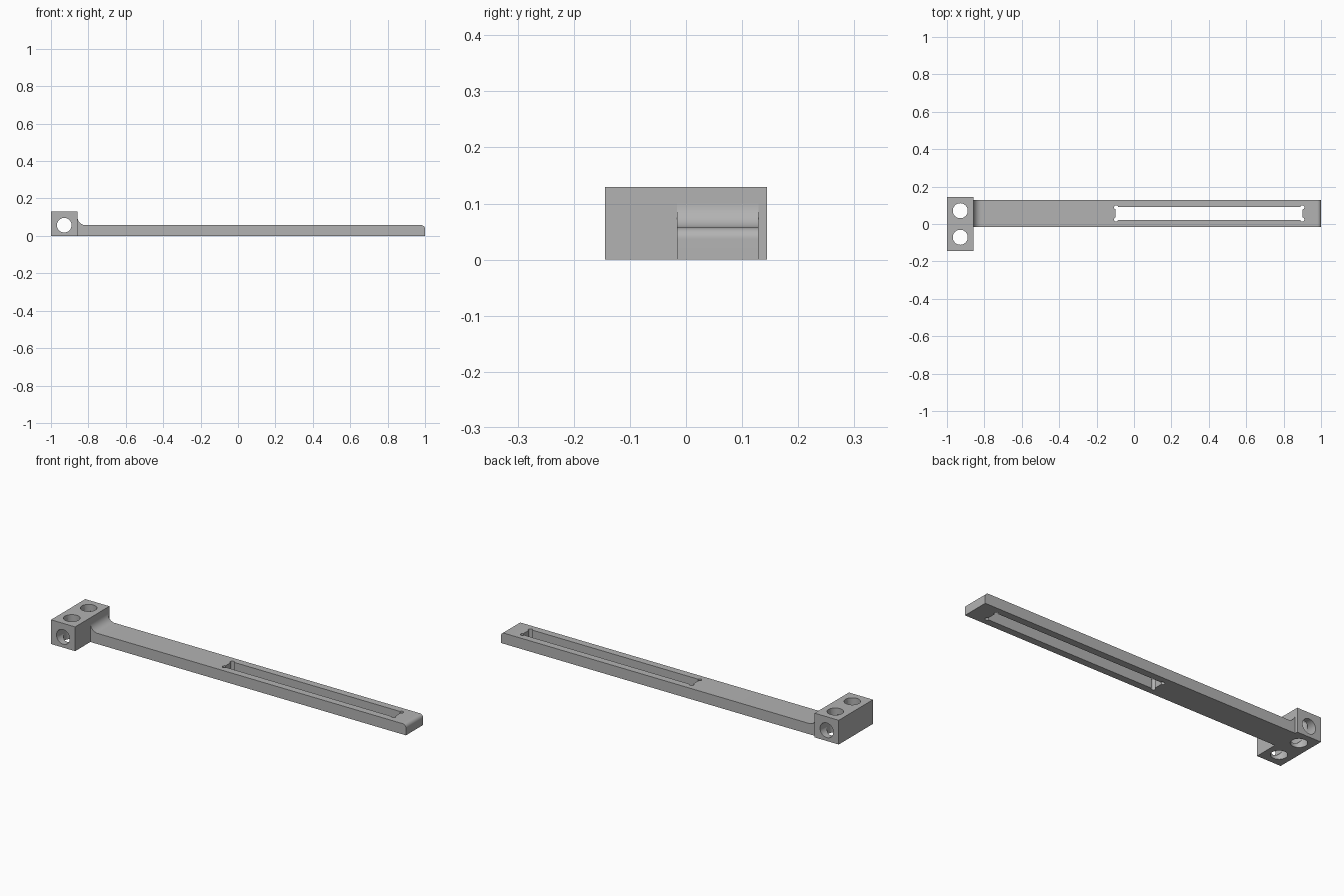
import bpy
import bmesh
from math import pi, sin, cos, radians
from mathutils import Matrix

if "Cube" in bpy.data.objects:
    bpy.data.objects.remove(bpy.data.objects["Cube"], do_unlink=True)

grey = bpy.data.materials.new("plain_grey")
grey.use_nodes = True
colour = (0.45, 0.45, 0.45, 1)
grey.diffuse_color = colour
grey.node_tree.nodes["Principled BSDF"].inputs["Base Color"].default_value = colour

# Main sizes
LEFT, INNER, RIGHT = -1.0, -0.858, 1.0
BLOCK_Y, BLOCK_Z = 0.144, 0.129
ARM_Y0, ARM_Y1, ARM_Z = -0.016, 0.129, 0.057
HOLE_X, HOLE_R = (LEFT + INNER) / 2, 0.04
SLOT_X0, SLOT_X1, SLOT_Y0, SLOT_Y1 = -0.098, 0.902, 0.022, 0.091


def finish(name, bm):
    bmesh.ops.recalc_face_normals(bm, faces=bm.faces)
    mesh = bpy.data.meshes.new(name)
    bm.to_mesh(mesh)
    bm.free()
    mesh.materials.append(grey)
    obj = bpy.data.objects.new(name, mesh)
    bpy.context.collection.objects.link(obj)
    return obj


def box(name, x0, x1, y0, y1, z0, z1):
    bm = bmesh.new()
    size = Matrix.Diagonal((x1 - x0, y1 - y0, z1 - z0, 1))
    place = Matrix.Translation(((x0 + x1) / 2, (y0 + y1) / 2, (z0 + z1) / 2))
    bmesh.ops.create_cube(bm, size=1, matrix=place @ size)
    return finish(name, bm)


def cylinder(name, centre, radius, depth, segments, turn=0):
    bm = bmesh.new()
    bmesh.ops.create_cone(bm, cap_ends=True, segments=segments, radius1=radius,
                          radius2=radius, depth=depth,
                          matrix=Matrix.Translation(centre) @ Matrix.Rotation(turn, 4, "X"))
    return finish(name, bm)


def arc(cx, cz, r, start, end, steps=12):
    angles = [start + (end - start) * i / steps for i in range(steps + 1)]
    return [(cx + r * cos(a), cz + r * sin(a)) for a in angles]


def cut(obj, cutters):
    for cutter in cutters:
        cutter.hide_render = True
        mod = obj.modifiers.new("cut", "BOOLEAN")
        mod.operation, mod.solver, mod.object = "DIFFERENCE", "EXACT", cutter
    bpy.context.view_layer.update()
    graph = bpy.context.evaluated_depsgraph_get()
    mesh = bpy.data.meshes.new_from_object(obj.evaluated_get(graph))
    obj.modifiers.clear()
    obj.data = mesh
    for cutter in cutters:
        bpy.data.objects.remove(cutter, do_unlink=True)
    bpy.ops.object.select_all(action="DESELECT")
    obj.select_set(True)
    bpy.context.view_layer.objects.active = obj
    bpy.ops.object.shade_smooth_by_angle(angle=radians(30))


# Mounting block with two upright holes and one lengthwise hole
block = box("mounting_block", LEFT, INNER, -BLOCK_Y, BLOCK_Y, 0, BLOCK_Z)
bores = [cylinder("upright_bore", (HOLE_X, y, 0.06), HOLE_R, 0.4, 48) for y in (-0.071, 0.071)]
bores.append(cylinder("cross_bore", (HOLE_X, 0, ARM_Z), HOLE_R - 0.001, 0.6, 48, pi / 2))
cut(block, bores)

# Arm: side profile with a fillet at the block and a rounded tip
FILLET, TIP = 0.043, 0.02
profile = [(INNER, 0), (RIGHT, 0)]
profile += arc(RIGHT - TIP, ARM_Z - TIP, TIP, 0, pi / 2)
profile += arc(INNER + FILLET, ARM_Z + FILLET, FILLET, 1.5 * pi, pi)
bm = bmesh.new()
face = bm.faces.new([bm.verts.new((x, ARM_Y0, z)) for x, z in profile])
side = bmesh.ops.extrude_face_region(bm, geom=[face])["geom"]
bmesh.ops.translate(bm, vec=(0, ARM_Y1 - ARM_Y0, 0),
                    verts=[v for v in side if isinstance(v, bmesh.types.BMVert)])
arm = finish("slotted_arm", bm)

# Slot with round relief at each corner
slot = [box("slot_cutter", SLOT_X0, SLOT_X1, SLOT_Y0, SLOT_Y1, -0.1, 0.2)]
for x in (SLOT_X0 + 0.002, SLOT_X1 - 0.002):
    for y in (SLOT_Y0 + 0.002, SLOT_Y1 - 0.002):
        slot.append(cylinder("relief_cutter", (x, y, 0.05), 0.011, 0.3, 24))
cut(arm, slot)
